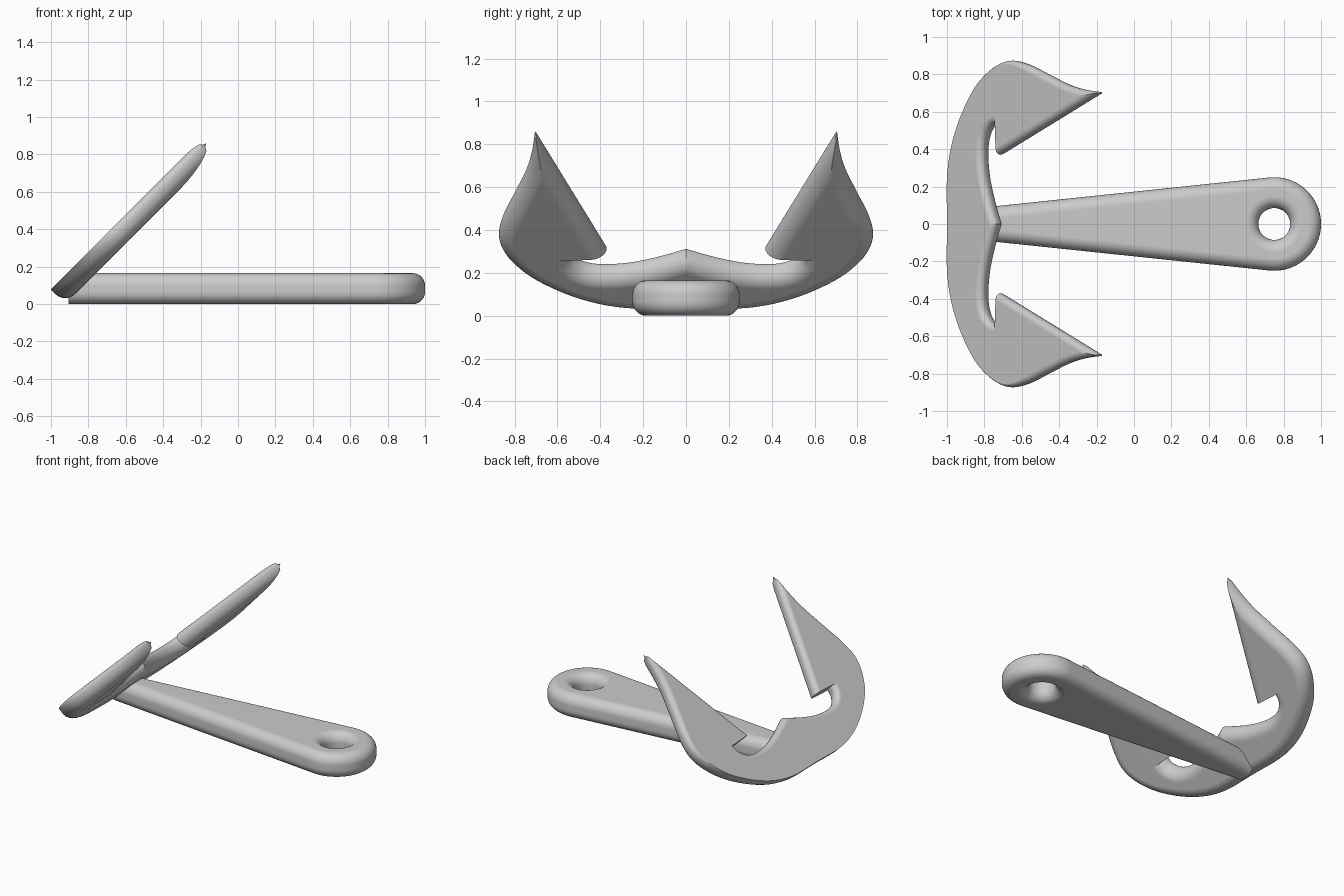
import bpy, bmesh
from math import sin, cos, pi, sqrt, radians
from mathutils import Vector as V

if "Cube" in bpy.data.objects:
    bpy.data.objects.remove(bpy.data.objects["Cube"])


def spline(pts, n=5):
    """Catmull-Rom curve through a few points."""
    p = [V(q) for q in pts]
    p = [2 * p[0] - p[1]] + p + [2 * p[-1] - p[-2]]
    out = []
    for i in range(1, len(p) - 2):
        a, b, c, d = p[i - 1:i + 3]
        for k in range(n):
            t = k / n
            out.append(0.5 * (2 * b + (c - a) * t + (2 * a - 5 * b + 4 * c - d) * t * t
                              + (3 * b - a - 3 * c + d) * t ** 3))
    return out + [p[-2]]


def profile(r_up, r_low, depth, n=7):
    """Rim cross-section from top to bottom: (upper inset, lower inset, depth)."""
    up = [(r_up * (1 - sin(a)), 0, r_up * (1 - cos(a))) for a in [k * pi / 2 / n for k in range(n + 1)]]
    low = [(0, r_low * (1 - cos(a)), depth - r_low * (1 - sin(a))) for a in [k * pi / 2 / n for k in range(n + 1)]]
    return up + low


def inset(pts, w, iu, il, tip=None):
    """Move every edge of a closed outline inwards by its weighted distance."""
    n = len(pts)
    nor, dist = [], []
    for i in range(n):
        e = (pts[(i + 1) % n] - pts[i]).normalized()
        nor.append(V((-e.y, e.x)))
        dist.append(w[i][0] * iu + w[i][1] * il)
    out = []
    for i in range(n):
        a, b, da, db = nor[i - 1], nor[i], dist[i - 1], dist[i]
        if a.dot(b) > 0.8:
            out.append(pts[i] + (a + b) * ((da + db) / 2 / (1 + a.dot(b))))
        else:
            det = a.x * b.y - a.y * b.x
            out.append(pts[i] + V((da * b.y - db * a.y, a.x * db - b.x * da)) / det)
    if tip and dist[tip] > 1e-6:
        # sharp point: collapse everything past the place where both sides meet
        def gap(p):
            return (p - pts[tip]).dot(nor[tip]) - dist[tip]
        for i in range(tip - 18, tip + 1):
            g = gap(out[i]) if i < tip else -1e-3
            if g < 0:
                g0 = gap(out[i - 1])
                apex = out[i - 1].lerp(out[i], max(0, min(1, g0 / (g0 - g))))
                if i == tip:
                    e = (pts[tip + 1] - pts[tip]).normalized()
                    apex = pts[tip] + nor[tip] * dist[tip] + e * (out[i - 1] - pts[tip]).dot(e)
                for k in range(i, tip + 1):
                    out[k] = apex.copy()
                break
    return out


def rounded_plate(name, pts, w, prof, place, on_axis, tip=None):
    """Solid from a half outline with rounded rim, mirrored across y = 0."""
    bm = bmesh.new()
    rings = [[bm.verts.new(place(p, h)) for p in inset(pts, w, iu, il, tip)] for iu, il, h in prof]
    n = len(pts)
    bm.faces.new(rings[0])
    bm.faces.new(rings[-1])
    for r0, r1 in zip(rings, rings[1:]):
        for i in range(n):
            j = (i + 1) % n
            if not (on_axis(pts[i]) and on_axis(pts[j])):
                bm.faces.new((r0[i], r0[j], r1[j], r1[i]))
    dup = bmesh.ops.duplicate(bm, geom=bm.verts[:] + bm.edges[:] + bm.faces[:])
    for v in dup["geom"]:
        if isinstance(v, bmesh.types.BMVert):
            v.co.y *= -1
    bmesh.ops.remove_doubles(bm, verts=bm.verts[:], dist=1e-5)
    bmesh.ops.recalc_face_normals(bm, faces=bm.faces[:])
    me = bpy.data.meshes.new(name)
    bm.to_mesh(me)
    bm.free()
    ob = bpy.data.objects.new(name, me)
    bpy.context.collection.objects.link(ob)
    bpy.ops.object.select_all(action='DESELECT')
    ob.select_set(True)
    bpy.context.view_layer.objects.active = ob
    bpy.ops.object.shade_smooth_by_angle(angle=radians(35))
    m = ob.modifiers.new("even_shading", 'WEIGHTED_NORMAL')
    m.keep_sharp = True
    return ob


# Hooked arms: half outline as (y, z), tilted 45 degrees
outer = spline([(0, .055), (.28, .057), (.5, .10), (.7, .185), (.82, .275), (.872, .365),
                (.855, .46), (.80, .57), (.745, .68), (.718, .77), (.705, .86)])
barb = V((.37, .315))
inner = spline([(.54, .31), (.525, .275), (.47, .242), (.38, .23), (.25, .24), (.12, .268), (0, .302)])
tip = len(outer) - 1
arm_yz = outer + [barb] + inner
weights = [(max(0, min(1, (p.y - .2) / .3)), 1) for p in outer[:-1]]
weights += [(1, 1), (0, 0)] + [(1, 1)] * (len(inner) - 1) + [(0, 0)]
arm = [V((p.x, (p.y - .055) * sqrt(2))) for p in arm_yz]
s = sqrt(.5)
rounded_plate("hooked_arms", arm, weights, profile(.035, .075, .11),
              lambda p, h: (-1 + (p.y + h) * s, p.x, .08 + (p.y - h) * s),
              lambda p: abs(p.x) < 1e-6, tip)

# Tapered shank with an eye at the wide end: half outline as (x, y)
a0 = radians(96)
shank = [V((.75 + .25 * cos(a0 * k / 20), .25 * sin(a0 * k / 20))) for k in range(21)]
shank[0].y = 0
shank += [V((-.905, .078)), V((-.905, 0))]
eye = [V((.75 - .085 * cos(pi * k / 24), .085 * sin(pi * k / 24))) for k in range(25)]
eye[0].y = eye[-1].y = 0
w = [(1, 1)] * 21 + [(0, 0)] * 2 + [(1, 1)] * 24 + [(0, 0)]
rounded_plate("shank", shank + eye, w, profile(.065, .065, .165),
              lambda p, h: (p.x, p.y, .165 - h), lambda p: abs(p.y) < 1e-6)
